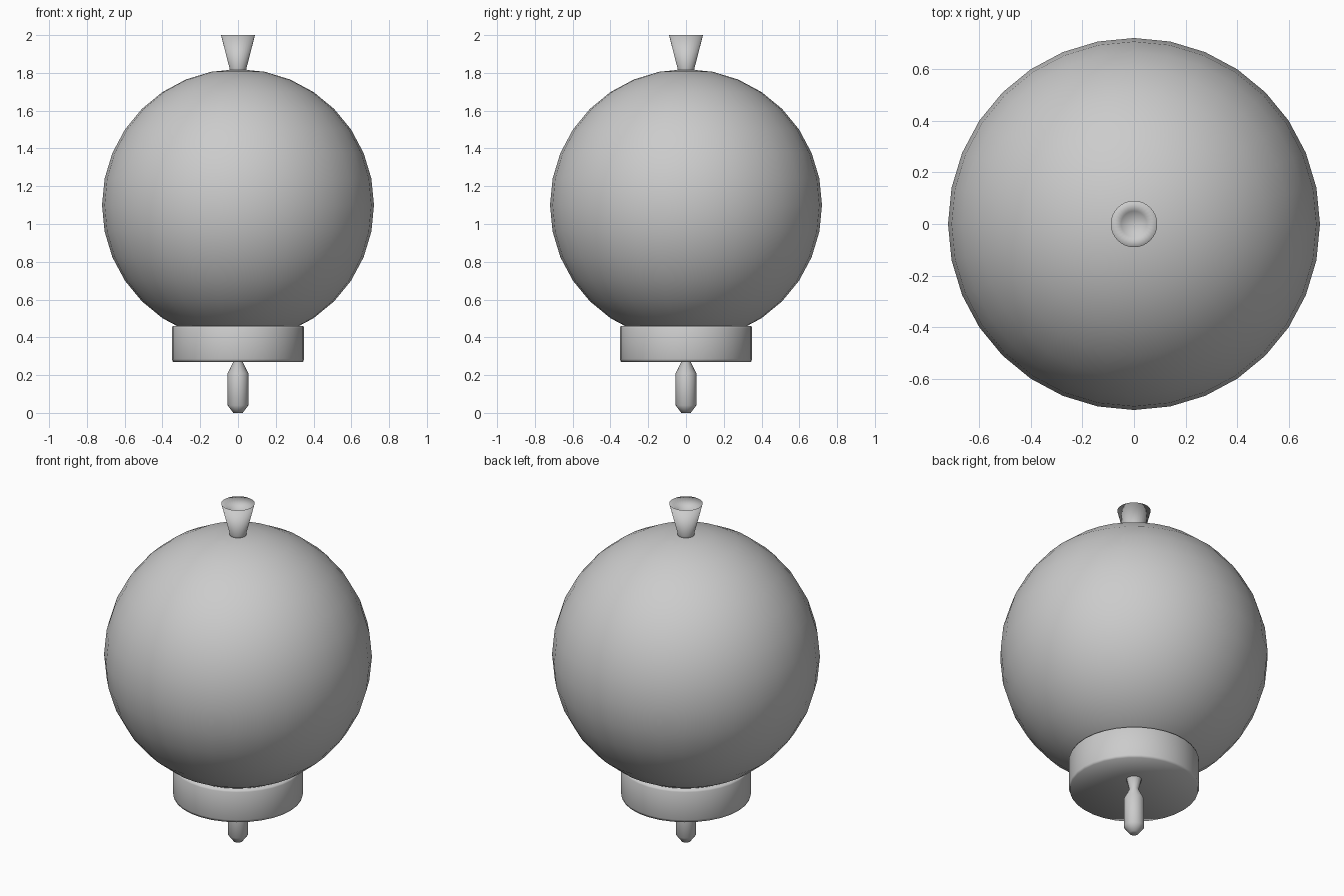
import bpy, bmesh, math

if "Cube" in bpy.data.objects:
    bpy.data.objects.remove(bpy.data.objects["Cube"])


def lathe(name, profile, sides):
    """Revolve an (r, z) profile, listed bottom to top, around the z axis."""
    bm = bmesh.new()
    rings = []
    for r, z in profile:
        if r == 0:
            rings.append([bm.verts.new((0, 0, z))] * sides)
        else:
            rings.append([bm.verts.new((r * math.cos(a), r * math.sin(a), z))
                          for a in (2 * math.pi * i / sides for i in range(sides))])
    for low, high in zip(rings, rings[1:]):
        for i in range(sides):
            j = (i + 1) % sides
            corners = list(dict.fromkeys((low[i], low[j], high[j], high[i])))
            bm.faces.new(corners)
    bmesh.ops.recalc_face_normals(bm, faces=bm.faces)
    for f in bm.faces:
        f.smooth = True
    mesh = bpy.data.meshes.new(name)
    bm.to_mesh(mesh)
    bm.free()
    obj = bpy.data.objects.new(name, mesh)
    bpy.context.collection.objects.link(obj)
    return obj


# Large round body
bpy.ops.mesh.primitive_uv_sphere_add(segments=32, ring_count=16, radius=0.72,
                                     location=(0, 0, 1.10))
body = bpy.context.object
body.name = "round_body"
bpy.ops.object.shade_smooth()

# Collar under the body, with a shallow dished underside
lathe("base_collar", [(0, 0.34), (0.345, 0.27), (0.35, 0.285),
                      (0.35, 0.45), (0.345, 0.46), (0, 0.46)], 32)

# Pin hanging below the collar, necked where it leaves the dish
lathe("bottom_pin", [(0, 0), (0.025, 0), (0.055, 0.04), (0.055, 0.21),
                     (0.025, 0.27), (0.045, 0.345), (0, 0.345)], 16)

# Flared spout on top, with a dished mouth
lathe("top_spout", [(0, 1.80), (0.045, 1.80), (0.045, 1.825), (0.09, 2.0),
                    (0.05, 1.96), (0, 1.94)], 32)
